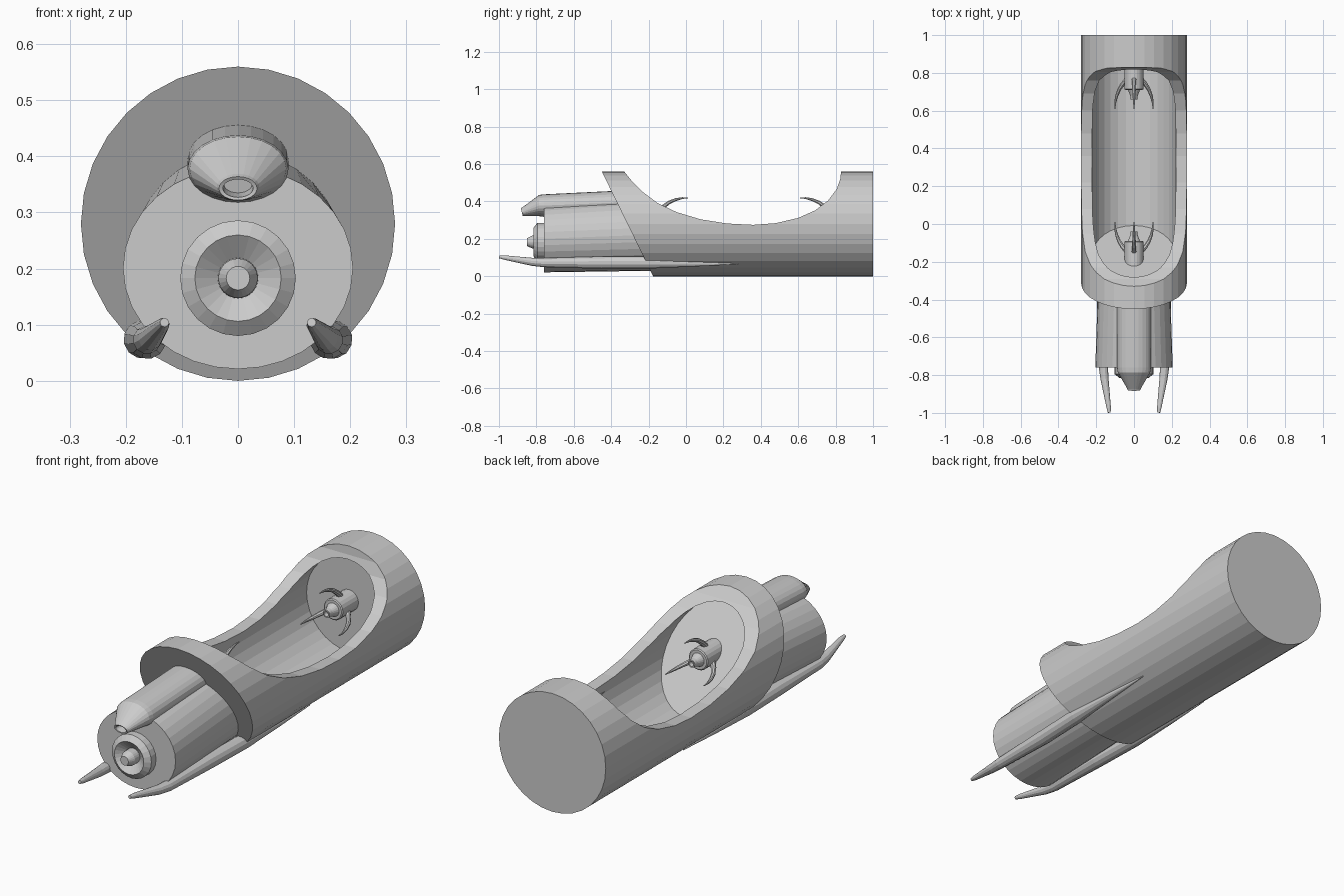
import bpy, bmesh, math
from mathutils import Vector

if "Cube" in bpy.data.objects:
    bpy.data.objects.remove(bpy.data.objects["Cube"])

grey = bpy.data.materials.new("plain grey")
grey.diffuse_color = (0.6, 0.6, 0.6, 1)
grey.use_nodes = True
grey.node_tree.nodes["Principled BSDF"].inputs["Base Color"].default_value = grey.diffuse_color


def finish(name, bm):
    bmesh.ops.recalc_face_normals(bm, faces=bm.faces)
    me = bpy.data.meshes.new(name)
    bm.to_mesh(me)
    bm.free()
    me.materials.append(grey)
    ob = bpy.data.objects.new(name, me)
    bpy.context.scene.collection.objects.link(ob)
    return ob


def loft(name, rings, n=32, slope=0):
    """Rings along y: (y, centre x, centre z, rx, rz); slope leans a last/first ring."""
    bm = bmesh.new()
    loops = []
    for ring in rings:
        y, cx, cz, rx, rz = ring[:5]
        lean = ring[5] if len(ring) > 5 else 0
        loop = []
        for i in range(n):
            a = math.tau * i / n
            dz = rz * math.sin(a)
            loop.append(bm.verts.new((cx + rx * math.cos(a), y - lean * dz, cz + dz)))
        loops.append(loop)
    for a, b in zip(loops, loops[1:]):
        for i in range(n):
            j = (i + 1) % n
            bm.faces.new((a[i], a[j], b[j], b[i]))
    bm.faces.new(loops[0])
    bm.faces.new(loops[-1])
    return finish(name, bm)


def tube(name, pts, n=12):
    """Tapered tube through (point, radius) pairs."""
    bm = bmesh.new()
    ps = [Vector(p) for p, _ in pts]
    loops = []
    for k, (_, r) in enumerate(pts):
        d = (ps[min(k + 1, len(ps) - 1)] - ps[max(k - 1, 0)]).normalized()
        u = d.cross(Vector((0.3, 0, 1))).normalized()
        v = d.cross(u)
        loops.append([bm.verts.new(ps[k] + r * (u * math.cos(math.tau * i / n) + v * math.sin(math.tau * i / n)))
                      for i in range(n)])
    for a, b in zip(loops, loops[1:]):
        for i in range(n):
            j = (i + 1) % n
            bm.faces.new((a[i], a[j], b[j], b[i]))
    bm.faces.new(loops[0])
    bm.faces.new(loops[-1])
    return finish(name, bm)


def cut(ob, cutter):
    m = ob.modifiers.new("cut", 'BOOLEAN')
    m.operation = 'DIFFERENCE'
    m.solver = 'EXACT'
    m.object = cutter
    bpy.context.view_layer.objects.active = ob
    bpy.ops.object.modifier_apply(modifier=m.name)
    bpy.data.objects.remove(cutter)


# Main shell: round barrel with a slanted front
shell = loft("main_shell", [(-0.313, 0, 0.28, 0.28, 0.28, 0.49), (1, 0, 0.28, 0.28, 0.28)])

# Hollow inside, slanted at the front and square at the back
cut(shell, loft("hollow_cutter", [(-0.17, 0, 0.28, 0.222, 0.222, 0.73), (0.83, 0, 0.28, 0.222, 0.222)]))

# Scooped opening, cut across the shell
curve = [(-0.335, 0.6), (-0.33, 0.56), (-0.29, 0.51), (-0.23, 0.45), (-0.15, 0.39), (-0.05, 0.343), (0.08, 0.304),
         (0.22, 0.282), (0.36, 0.275), (0.48, 0.284), (0.6, 0.312), (0.69, 0.352), (0.76, 0.405),
         (0.805, 0.465), (0.825, 0.52), (0.829, 0.56), (0.829, 0.6)]
bm = bmesh.new()
f = bm.faces.new([bm.verts.new((-0.4, y, z)) for y, z in curve])
ext = bmesh.ops.extrude_face_region(bm, geom=[f])
bmesh.ops.translate(bm, vec=(0.8, 0, 0), verts=[v for v in ext["geom"] if isinstance(v, bmesh.types.BMVert)])
cut(shell, finish("opening_cutter", bm))

# Front section and the tube on top of it
loft("front_section", [(-0.76, 0, 0.201, 0.205, 0.18), (-0.25, 0, 0.22, 0.188, 0.19, 0.55)])
loft("upper_tube", [(-0.34, 0, 0.395, 0.09, 0.062, 0.5), (-0.76, 0, 0.378, 0.09, 0.06),
                    (-0.785, 0, 0.378, 0.086, 0.057), (-0.868, 0, 0.345, 0.038, 0.024, 0.25),
                    (-0.878, 0, 0.343, 0.034, 0.021, 0.25), (-0.876, 0, 0.343, 0.027, 0.016, 0.25),
                    (-0.83, 0, 0.35, 0.025, 0.015, 0.25)], 24)

# Central nozzle: dish with a stub inside
profile = [(-0.75, 0.103), (-0.795, 0.103), (-0.815, 0.077), (-0.785, 0.036), (-0.82, 0.035), (-0.85, 0.021)]
loft("central_nozzle", [(y, 0, 0.183, r, r) for y, r in profile], 24)

# Long side prongs with bent tips
for s, side in ((-1, "left"), (1, "right")):
    tube(side + "_prong", [((s * 0.181, 0.28, 0.066), 0.002), ((s * 0.178, 0.05, 0.068), 0.016),
                           ((s * 0.17, -0.2, 0.074), 0.034), ((s * 0.162, -0.45, 0.073), 0.034),
                           ((s * 0.162, -0.76, 0.073), 0.025), ((s * 0.156, -0.82, 0.077), 0.022),
                           ((s * 0.134, -0.97, 0.1), 0.012), ((s * 0.131, -0.998, 0.104), 0.008)])

# Facing pair of inner emitters, each with three curved claws
for wall, d, root, where in ((0.83, -1, 0.03, "rear"), (-0.19, 1, 0.04, "front")):
    end = wall + d * (0.12 if d < 0 else 0.1)
    prof = [(wall - d * root, 0.05), (end - d * 0.004, 0.05), (end, 0.045), (end, 0.032),
            (end + d * 0.03, 0.02), (end + d * 0.05, 0.018), (end + d * 0.05, 0.012), (end + d * 0.03, 0.01)]
    loft(where + "_emitter", [(y, 0, 0.303, r, r) for y, r in prof], 20)
    for k in range(3):
        a = math.pi / 2 + k * math.tau / 3
        path = [(-0.055, 0.045, 0.013), (-0.03, 0.07, 0.012), (0.0, 0.092, 0.01),
                (0.035, 0.107, 0.008), (0.07, 0.115, 0.005), (0.1, 0.116, 0.002)]
        tube("%s_claw_%d" % (where, k + 1),
             [((r * math.cos(a), end + d * t, 0.303 + r * math.sin(a)), w) for t, r, w in path], 8)
